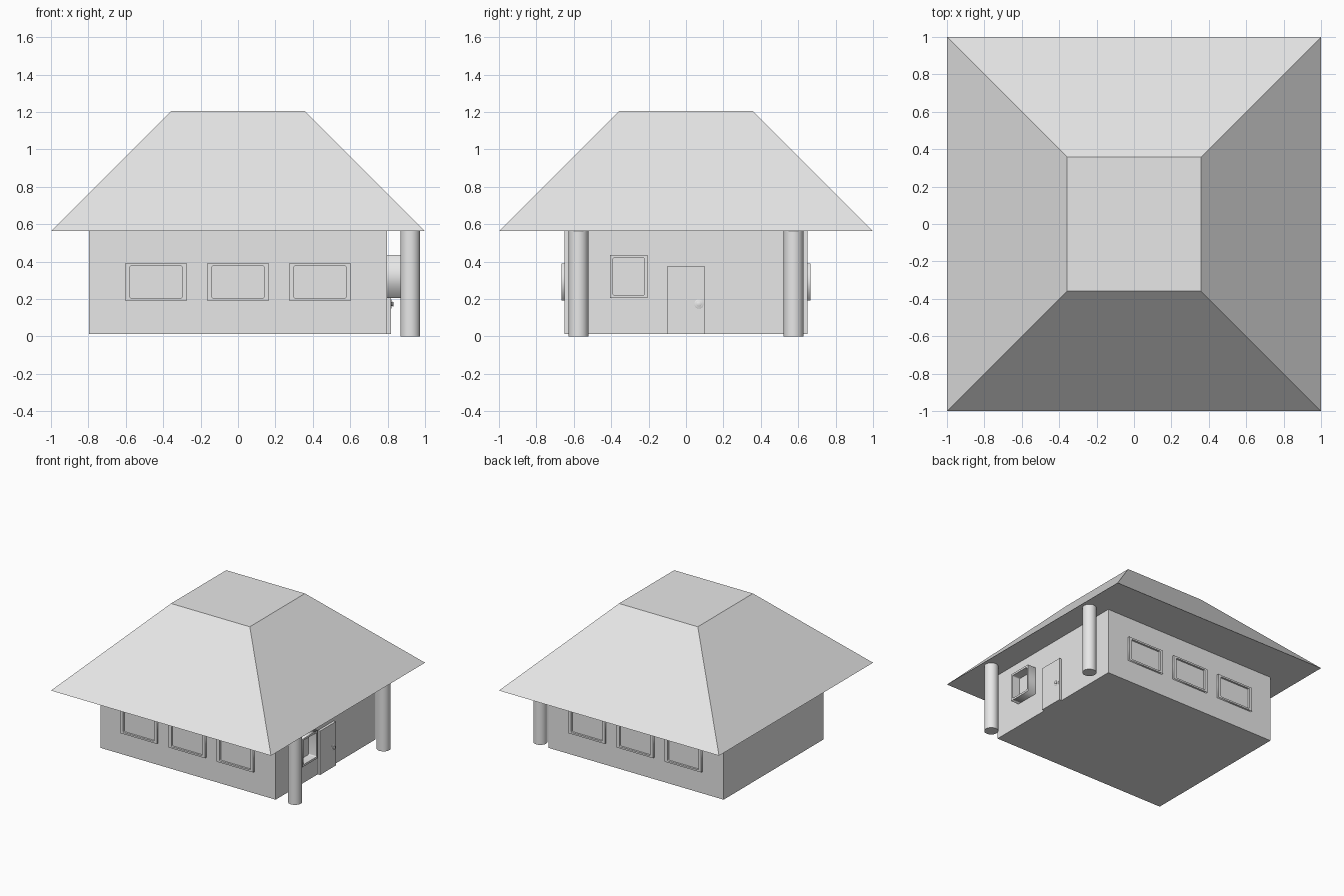
import bpy, bmesh, math
from mathutils import Matrix, Vector

if "Cube" in bpy.data.objects:
    bpy.data.objects.remove(bpy.data.objects["Cube"])

grey = bpy.data.materials.new("plain_grey")
grey.diffuse_color = (0.8, 0.8, 0.8, 1)
grey.use_nodes = True
grey.node_tree.nodes["Principled BSDF"].inputs["Base Color"].default_value = grey.diffuse_color


def mesh_object(name, bm):
    bmesh.ops.recalc_face_normals(bm, faces=bm.faces)
    me = bpy.data.meshes.new(name)
    bm.to_mesh(me)
    bm.free()
    ob = bpy.data.objects.new(name, me)
    bpy.context.collection.objects.link(ob)
    me.materials.append(grey)
    return ob


def box(name, lo, hi, top_scale=1.0):
    """Box between two corners; top_scale tapers the upper face."""
    lo, hi = Vector(lo), Vector(hi)
    mid, size = (lo + hi) / 2, hi - lo
    bm = bmesh.new()
    bmesh.ops.create_cube(bm, size=1)
    for v in bm.verts:
        k = top_scale if v.co.z > 0 else 1.0
        v.co = mid + Vector((v.co.x * size.x * k, v.co.y * size.y * k, v.co.z * size.z))
    return mesh_object(name, bm)


def lathe(name, profile, segments, location, rotation=(0, 0, 0)):
    """Spin (radius, height) points around the local z axis."""
    bm = bmesh.new()
    verts = [bm.verts.new((r, 0, h)) for r, h in profile]
    edges = [bm.edges.new(pair) for pair in zip(verts, verts[1:])]
    bmesh.ops.spin(bm, geom=verts + edges, axis=(0, 0, 1), cent=(0, 0, 0),
                   angle=math.tau, steps=segments, use_duplicate=False)
    bmesh.ops.remove_doubles(bm, verts=bm.verts, dist=1e-5)
    ob = mesh_object(name, bm)
    ob.location, ob.rotation_euler = location, rotation
    bpy.ops.object.select_all(action='DESELECT')
    ob.select_set(True)
    bpy.context.view_layer.objects.active = ob
    bpy.ops.object.shade_smooth_by_angle(angle=math.radians(40))
    return ob


def rounded_rect(w, h, r, steps=4):
    points = []
    for i, (sx, sy) in enumerate(((1, 1), (-1, 1), (-1, -1), (1, -1))):
        for k in range(steps + 1):
            a = (i + k / steps) * math.pi / 2
            points.append((sx * (w - r) + r * math.cos(a), sy * (h - r) + r * math.sin(a)))
    return points


def frame(name, half, opening, depth, location, turn):
    """Rectangular frame with a rounded opening, facing -y before turning."""
    cu = bpy.data.curves.new(name, 'CURVE')
    cu.dimensions, cu.fill_mode, cu.extrude = '2D', 'BOTH', depth / 2
    w, h = half
    outline = [(w, h), (-w, h), (-w, -h), (w, -h)]
    for points in (outline, rounded_rect(*opening, 0.008)):
        sp = cu.splines.new('POLY')
        sp.points.add(len(points) - 1)
        for p, (x, y) in zip(sp.points, points):
            p.co = (x, y, 0, 1)
        sp.use_cyclic_u = True
    cu.materials.append(grey)
    ob = bpy.data.objects.new(name, cu)
    bpy.context.collection.objects.link(ob)
    ob.location, ob.rotation_euler = location, (math.pi / 2, 0, turn)
    bpy.ops.object.select_all(action='DESELECT')
    ob.select_set(True)
    bpy.context.view_layer.objects.active = ob
    bpy.ops.object.convert(target='MESH')


# Walls and flat-topped hip roof
box("walls", (-0.797, -0.649, 0.013), (0.797, 0.649, 0.565))
box("roof", (-1, -1, 0.563), (1, 1, 1.205), top_scale=0.358)

# Porch columns
for side in (-1, 1):
    lathe("porch_column", [(0, 0), (0.053, 0), (0.053, 0.565), (0, 0.565)], 32,
          (0.921, side * 0.575, 0))

# Three windows on the front and three on the back
for side, turn in ((-1, 0), (1, math.pi)):
    for x in (-0.438, 0.0, 0.438):
        frame("window_frame", (0.166, 0.1), (0.14, 0.086), 0.024,
              (x, side * 0.653, 0.291), turn)

# Deep box window beside the door
frame("side_window_frame", (0.099, 0.115), (0.085, 0.099), 0.08,
      (0.829, -0.306, 0.32), math.pi / 2)

# Door and its round handle
box("door", (0.78, -0.102, 0.013), (0.818, 0.102, 0.373))
lathe("door_handle", [(0, 0), (0.025, 0), (0.025, 0.002), (0.021, 0.004), (0.010, 0.004),
                      (0.010, 0.007), (0.014, 0.009), (0.014, 0.012), (0.010, 0.014), (0, 0.014)],
      24, (0.817, 0.069, 0.173), (0, math.pi / 2, 0))
